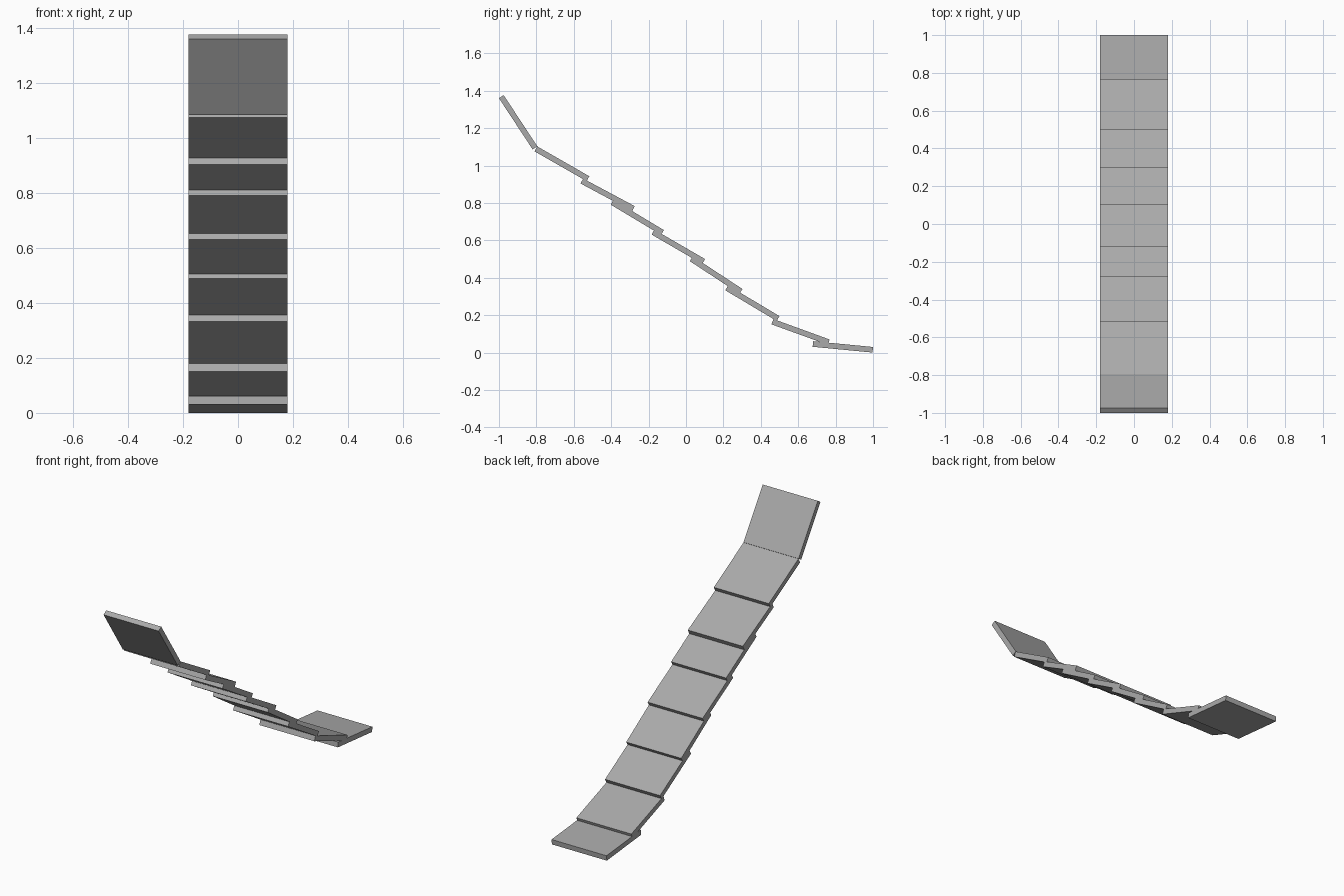
import bpy
import math
from mathutils import Vector

cube = bpy.data.objects.get("Cube")
if cube:
    bpy.data.objects.remove(cube, do_unlink=True)

WIDTH = 0.36
THICK = 0.03

grey = bpy.data.materials.new("plain grey")
grey.use_nodes = True
colour = (0.4, 0.4, 0.4, 1)
grey.diffuse_color = colour
grey.node_tree.nodes["Principled BSDF"].inputs["Base Color"].default_value = colour


def plank(name, low_front, top_back):
    """Flat board given by two opposite corners (y, z) of its side outline."""
    a, b = Vector(low_front), Vector(top_back)
    diagonal = b - a
    length = math.sqrt(diagonal.length_squared - THICK ** 2)
    slope = math.atan2(diagonal.y, diagonal.x) - math.atan2(THICK, length)
    middle = (a + b) / 2
    bpy.ops.mesh.primitive_cube_add(size=1, location=(0, middle.x, middle.y),
                                    rotation=(slope, 0, 0))
    board = bpy.context.object
    board.name = name
    board.scale = (WIDTH, length, THICK)
    board.data.materials.append(grey)


# Steep board at the top
plank("top_board", (-1.0, 1.36), (-0.795, 1.103))

# Overlapping boards running down to the back
boards = [
    ((-0.81, 1.076), (-0.517, 0.943)),
    ((-0.564, 0.904), (-0.274, 0.783)),
    ((-0.403, 0.791), (-0.118, 0.655)),
    ((-0.184, 0.631), (0.102, 0.500)),
    ((0.02, 0.489), (0.302, 0.340)),
    ((0.21, 0.333), (0.500, 0.195)),
    ((0.457, 0.151), (0.768, 0.070)),
]
for i, (low_front, top_back) in enumerate(boards):
    plank(f"slope_board_{i + 1}", low_front, top_back)

# Nearly level board at the foot
plank("foot_board", (0.677, 0.031), (1.0, 0.03))
